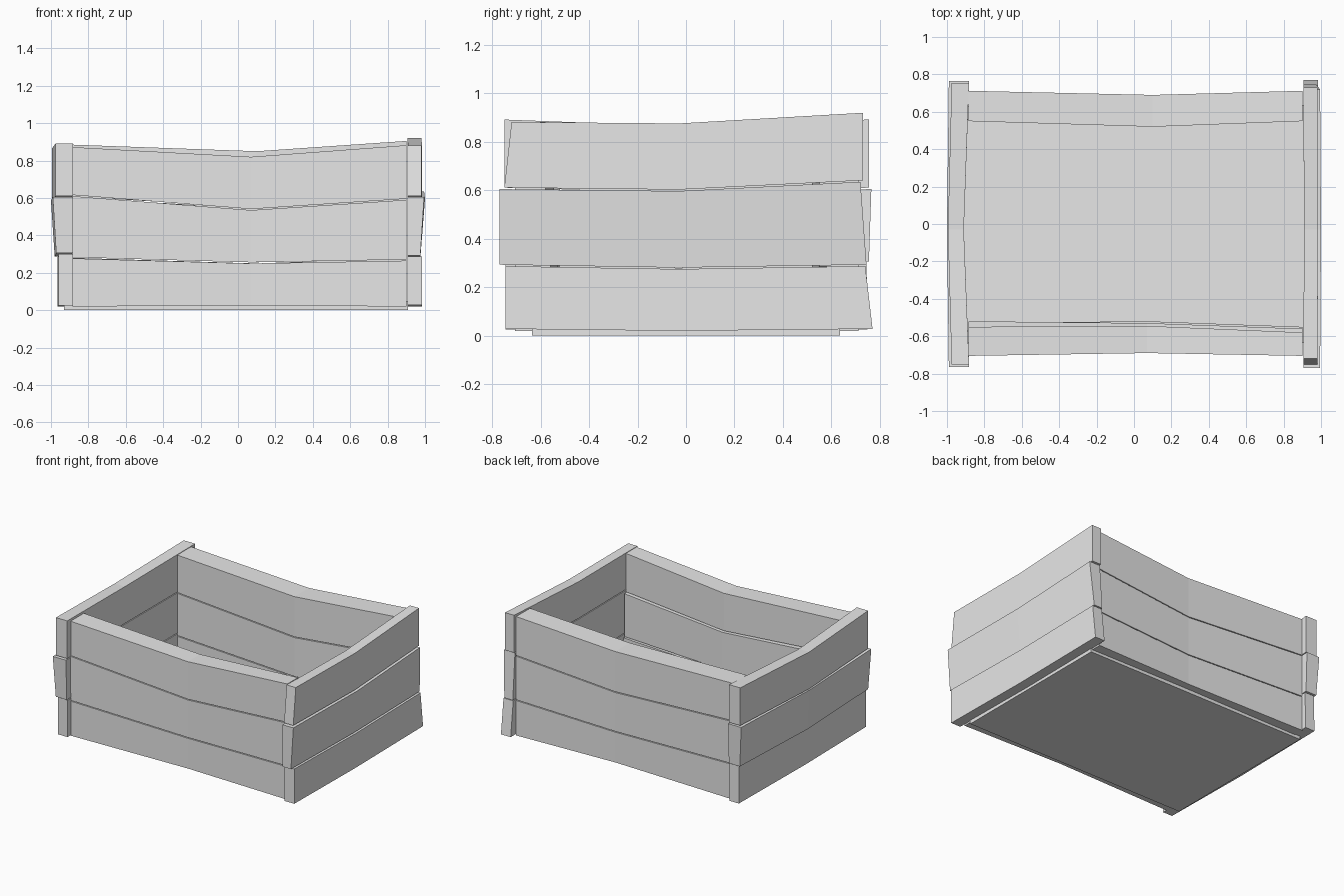
import bpy
from mathutils import Vector

cube = bpy.data.objects.get("Cube")
if cube:
    bpy.data.objects.remove(cube, do_unlink=True)

grey = bpy.data.materials.new("plain grey")
grey.use_nodes = True
grey.diffuse_color = (0.8, 0.8, 0.8, 1)
grey.node_tree.nodes["Principled BSDF"].inputs["Base Color"].default_value = (0.8, 0.8, 0.8, 1)


def make_object(name, verts, faces):
    mesh = bpy.data.meshes.new(name)
    mesh.from_pydata(verts, [], faces)
    mesh.materials.append(grey)
    obj = bpy.data.objects.new(name, mesh)
    bpy.context.collection.objects.link(obj)
    return obj


def make_board(name, axis, low, high, inner, outer, bottom, top, bend):
    """Bent board from three cross-sections.
    low, high: end positions at (bottom, top) edge; outer: faces at (bottom, top);
    inner, bottom, top: values at the three sections."""
    verts = []
    for i in range(3):
        along = (low, (bend, bend), high)[i]
        section = [
            (along[0], inner[i], bottom[i]),
            (along[0], outer[0][i], bottom[i]),
            (along[1], outer[1][i], top[i]),
            (along[1], inner[i], top[i]),
        ]
        for a, across, z in section:
            verts.append(Vector((a, across, z)) if axis == "x" else Vector((across, a, z)))
    faces = [(0, 1, 2, 3), (11, 10, 9, 8)]
    for s in (0, 4):
        for k in range(4):
            n = (k + 1) % 4
            faces.append((s + k, s + k + 4, s + n + 4, s + n))
    # Keep every face pointing outward
    if (axis == "x") == (outer[0][0] > inner[0]):
        faces = [f[::-1] for f in faces]
    return make_object(name, verts, faces)


def bowed(ends, middle):
    return (ends, middle, ends)


LEVELS = ("bottom", "middle", "top")
GAP = 0.006


def make_wall(name, axis, bend, seams, lows, highs, inners, outers):
    """Stack three boards between four seam lines."""
    for i, level in enumerate(LEVELS):
        lift = GAP if i else 0
        make_board(f"{name}_{level}_board", axis, lows[i], highs[i], inners[i], outers[i],
                   [z + lift for z in seams[i]], seams[i + 1], bend)


# Long front and back walls
long_low = [(-0.885, -0.885)] * 3
long_high = [(0.9, 0.9)] * 3
front_face = bowed(-0.705, -0.69)
back_face = bowed(0.712, 0.69)
make_wall("front", "x", 0.07,
          [bowed(0.02, 0.025), (0.277, 0.25, 0.265), (0.61, 0.535, 0.59), (0.872, 0.82, 0.882)],
          long_low, long_high,
          [(-0.53, -0.52, -0.55), (-0.52, -0.53, -0.56), (-0.55, -0.545, -0.58)],
          [(front_face, front_face)] * 3)
make_wall("back", "x", 0.1,
          [bowed(0.02, 0.025), bowed(0.28, 0.25), (0.6, 0.545, 0.61), (0.885, 0.85, 0.905)],
          long_low, long_high,
          [bowed(0.55, 0.52)] * 3,
          [(back_face, back_face)] * 3)

# Short left and right walls, overlapping the long walls' ends
left_edges = [bowed(0.985, 0.985), bowed(0.975, 0.975), bowed(0.995, 1), bowed(0.98, 0.985)]
make_wall("left", "y", -0.03,
          [bowed(0.028, 0.02), bowed(0.287, 0.275), (0.605, 0.597, 0.635), (0.882, 0.876, 0.92)],
          [(-0.745, -0.745), (-0.77, -0.77), (-0.75, -0.72)],
          [(0.77, 0.74), (0.745, 0.72), (0.73, 0.73)],
          [bowed(0.905, 0.91)] * 3,
          [(left_edges[0], left_edges[0]), (left_edges[1], left_edges[2]),
           (left_edges[3], left_edges[3])])

right_edges = [bowed(-0.96, -0.965), bowed(-0.972, -0.98), bowed(-0.99, -1), bowed(-0.975, -0.995)]
make_wall("right", "y", -0.03,
          [bowed(0.025, 0.02), bowed(0.3, 0.28), bowed(0.605, 0.585), bowed(0.892, 0.865)],
          [(-0.745, -0.745), (-0.755, -0.765), (-0.75, -0.75)],
          [(0.75, 0.745), (0.755, 0.765), (0.755, 0.755)],
          [bowed(-0.882, -0.91)] * 3,
          [(right_edges[0], right_edges[0]), (right_edges[1], right_edges[2]),
           (right_edges[3], right_edges[3])])

# Floor panel
bpy.ops.mesh.primitive_cube_add(size=1, location=(-0.01, 0, 0.025))
floor = bpy.context.object
floor.name = "floor_panel"
floor.scale = (1.84, 1.27, 0.05)
floor.data.materials.append(grey)
